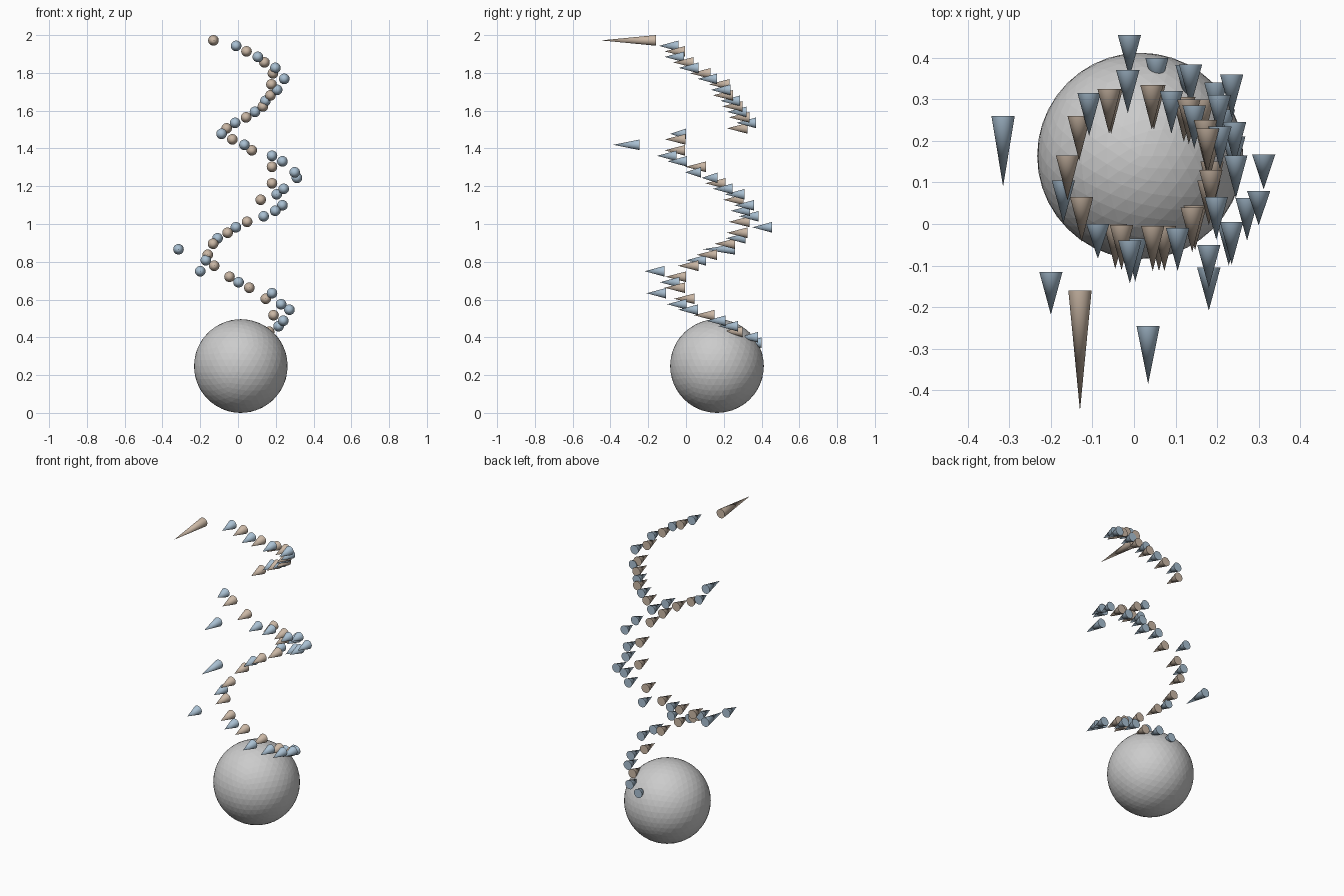
import bpy
from math import pi

RADIUS = 0.028
TOP_Z = 1.972
STEP_Z = 0.0291


def material(name, color):
    m = bpy.data.materials.new(name)
    m.diffuse_color = color
    return m


TAN = material("tan", (0.60, 0.48, 0.38, 1))
BLUE = material("blue", (0.40, 0.53, 0.65, 1))

# Base sphere
bpy.ops.mesh.primitive_ico_sphere_add(subdivisions=4, radius=0.248,
                                      location=(0.015, 0.164, 0.248))
bpy.context.object.name = "base_sphere"

# (x, y) of each spike's flat end, from the top of the spiral downwards
path = [
    (-.13, -.16), (-.01, -.04), (.045, -.005), (.105, -.01), (.14, .04), (.198, .065),
    (.185, .13), (.245, .165), (.177, .23), (.207, .235), (.172, .25), (.145, .285),
    (.132, .30), (.09, .32), (.043, .335), (-.015, .37), (-.06, .325),
    (-.087, 0), (-.03, -.003), (.034, -.245), (.073, -.005), (.18, -.05), (.235, .005),
    (.18, .105), (.30, .08), (.312, .167), (.18, .21), (.242, .245), (.205, .31),
    (.12, .305), (.235, .36), (.197, .34), (.136, .384), (.048, .335), (-.011, .455),
    (-.055, .325), (-.108, .315), (-.132, .26), (-.315, .26), (-.16, .165), (-.17, .105),
    (-.126, .065), (-.20, -.115), (-.045, 0), (.003, -.035), (.06, -.005), (.18, -.105),
    (.147, .045), (.228, .003), (.272, .063), (.188, .15), (.24, .21), (.215, .275),
    (.165, .30), (.128, .382), (.055, .40),
]
# t = tan, b = blue, in the same order
colors = "tbtbtbtbtbtbtbtbt" "btbtbbtbbtbbtbbbtbtbtbtbtbtbtbtbbtbbtbb"
# Spikes longer or shorter than the usual ones
lengths = {0: .29, 17: .083, 19: .14, 24: .083, 25: .083, 38: .17}

# Spiral of spikes, all pointing to the front
for i, (x, y) in enumerate(path):
    tan = colors[i] == "t"
    length = lengths.get(i, .108 if tan else .103)
    bpy.ops.mesh.primitive_cone_add(
        vertices=32, radius1=RADIUS, radius2=0, depth=length,
        location=(x, y - length / 2, TOP_Z - STEP_Z * i), rotation=(pi / 2, 0, 0))
    spike = bpy.context.object
    spike.name = f"spike_{i + 1}"
    spike.data.materials.append(TAN if tan else BLUE)
    bpy.ops.object.shade_smooth_by_angle()
